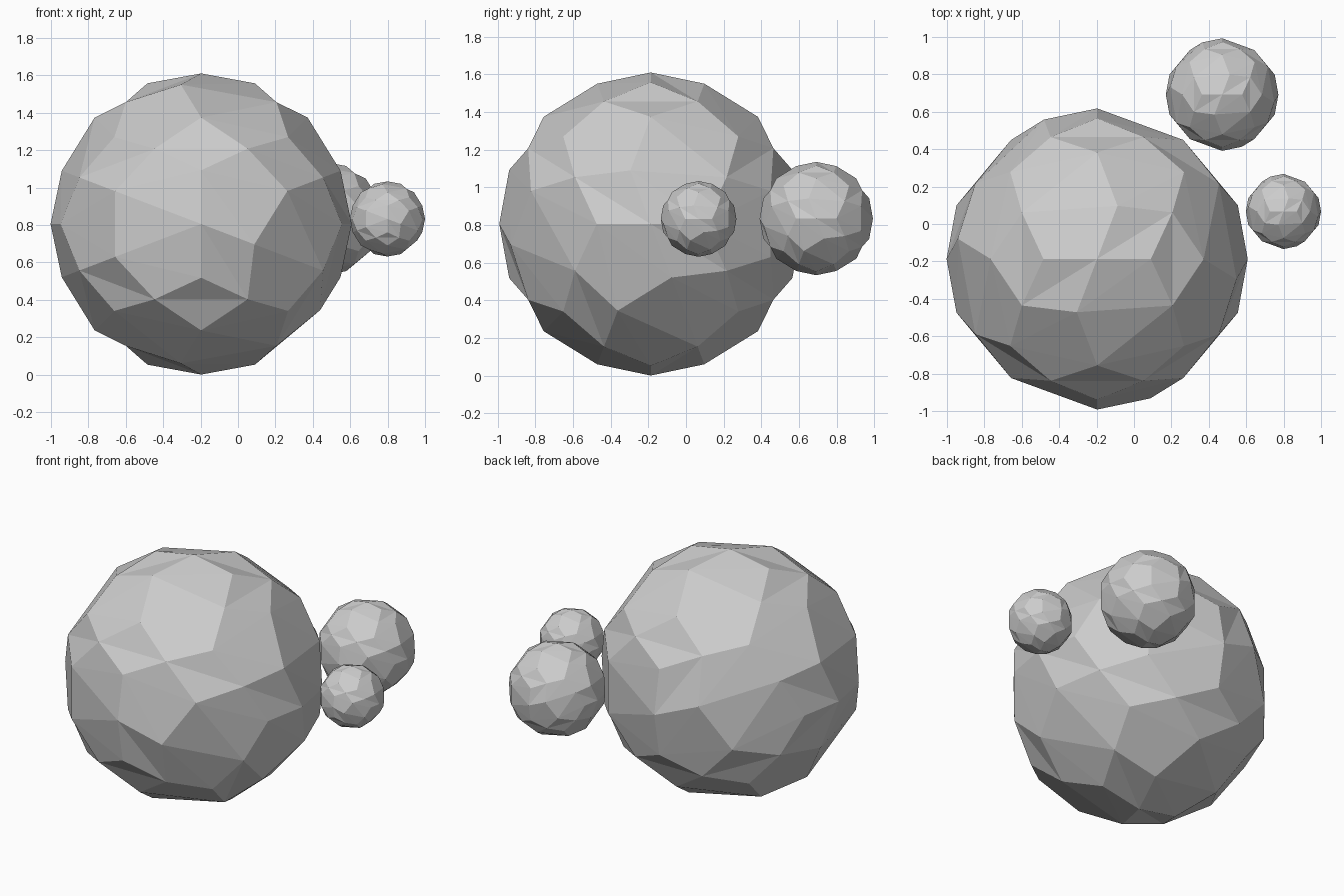
import bpy
import bmesh
from mathutils import Vector

if "Cube" in bpy.data.objects:
    bpy.data.objects.remove(bpy.data.objects["Cube"])

PHI = (1 + 5 ** 0.5) / 2
INV = 1 / PHI

# One flat stone colour
stone = bpy.data.materials.new("stone_grey")
stone.diffuse_color = (0.6, 0.6, 0.6, 1)
stone.use_nodes = True
stone.node_tree.nodes["Principled BSDF"].inputs["Base Color"].default_value = stone.diffuse_color

# Dodecahedron corners (y up): cube corners, then three golden rectangles
S = (-1, 1)
CORNERS = [(x, y, z) for x in S for y in S for z in S]
CORNERS += [(0, a * INV, b * PHI) for a in S for b in S]
CORNERS += [(a * INV, b * PHI, 0) for a in S for b in S]
CORNERS += [(a * PHI, 0, b * INV) for b in S for a in S]

# Pentagons, each fanned into triangles from its first corner
PENTAGONS = [
    (3, 11, 7, 15, 13), (7, 19, 17, 6, 15), (17, 4, 8, 10, 6),
    (8, 0, 16, 2, 10), (0, 12, 1, 18, 16), (6, 10, 2, 13, 15),
    (2, 16, 18, 3, 13), (18, 1, 9, 11, 3), (4, 14, 12, 0, 8),
    (11, 9, 5, 19, 7), (19, 5, 14, 4, 17), (1, 12, 14, 5, 9),
]


def boulder(name, centre, radius):
    """Dodecahedron, each triangle split in four and pushed onto a sphere."""
    corners = [Vector((x, -z, y)).normalized() for x, y, z in CORNERS]
    bm = bmesh.new()
    for p in PENTAGONS:
        for i in range(1, 4):
            a, b, c = corners[p[0]], corners[p[i]], corners[p[i + 1]]
            ab, bc, ca = ((u + v).normalized() for u, v in ((a, b), (b, c), (c, a)))
            for tri in ((a, ab, ca), (ab, b, bc), (ca, bc, c), (ab, bc, ca)):
                bm.faces.new([bm.verts.new(v * radius) for v in tri])
    bmesh.ops.remove_doubles(bm, verts=bm.verts, dist=radius * 0.001)
    bmesh.ops.recalc_face_normals(bm, faces=bm.faces)
    mesh = bpy.data.meshes.new(name)
    bm.to_mesh(mesh)
    bm.free()
    mesh.materials.append(stone)
    obj = bpy.data.objects.new(name, mesh)
    obj.location = centre
    bpy.context.collection.objects.link(obj)


# Three rocks of falling size
boulder("large_rock", (-0.197, -0.187, 0.805), 0.805)
boulder("medium_rock", (0.471, 0.692, 0.834), 0.301)
boulder("small_rock", (0.799, 0.067, 0.832), 0.201)
